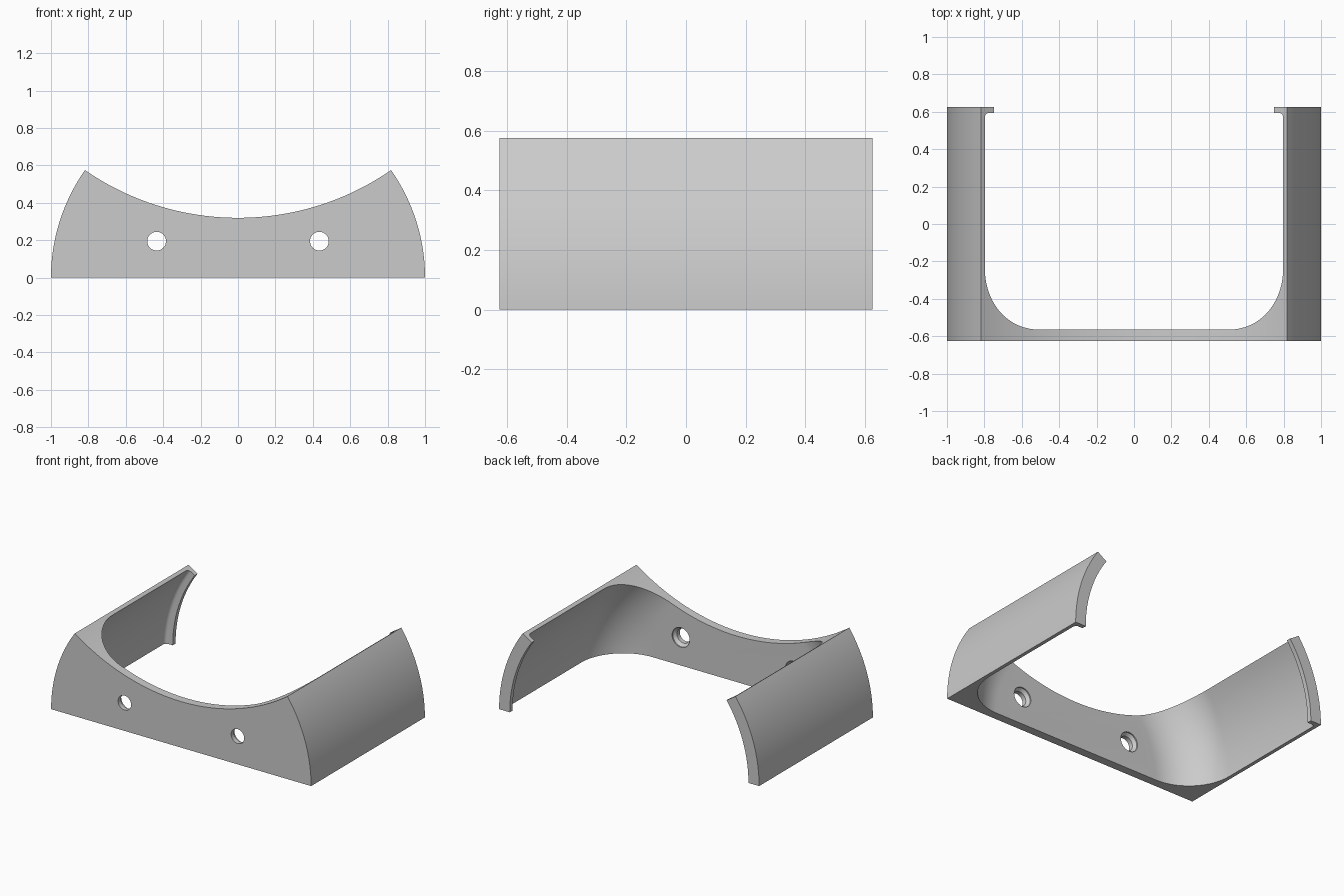
import bpy, bmesh, math
from mathutils import Matrix, Vector

if "Cube" in bpy.data.objects:
    bpy.data.objects.remove(bpy.data.objects["Cube"])

FRONT, BACK = -0.625, 0.625
R_OUT, R_IN, R_LIP = 1.0, 0.975, 0.918      # shell radii about the y axis
TIP_Z, DIP_Z = 0.575, 0.32                  # height of side tips and of the saddle
HOLE_X, HOLE_Z = 0.435, 0.195

grey = bpy.data.materials.new("plain_grey")
grey.diffuse_color = (0.6, 0.6, 0.6, 1)
grey.use_nodes = True
grey.node_tree.nodes["Principled BSDF"].inputs["Base Color"].default_value = grey.diffuse_color


def finish(bm, name):
    bmesh.ops.recalc_face_normals(bm, faces=bm.faces)
    me = bpy.data.meshes.new(name)
    bm.to_mesh(me)
    bm.free()
    me.materials.append(grey)
    ob = bpy.data.objects.new(name, me)
    bpy.context.collection.objects.link(ob)
    return ob


def revolve(profile, name, steps, centre=(0, 0, 0)):
    """Spin (radius, y) points around the y axis; the ends are capped."""
    bm = bmesh.new()
    rings = []
    for r, y in profile:
        rings.append([bm.verts.new((centre[0] + r * math.cos(a), y, centre[2] + r * math.sin(a)))
                      for a in (2 * math.pi * i / steps for i in range(steps))])
    for lo, hi in zip(rings, rings[1:]):
        for i in range(steps):
            j = (i + 1) % steps
            bm.faces.new((lo[i], lo[j], hi[j], hi[i]))
    bm.faces.new(rings[0])
    bm.faces.new(rings[-1])
    return finish(bm, name)


def fillet(cr, cy, rad, a0, a1, n):
    return [(cr + rad * math.cos(a), cy + rad * math.sin(a))
            for a in (math.radians(a0 + (a1 - a0) * i / n) for i in range(n + 1))]


# Solid block: round sides, flat base, concave saddle on top
tip_x = math.sqrt(R_OUT ** 2 - TIP_Z ** 2)
sag = TIP_Z - DIP_Z
r_top = (tip_x ** 2 + sag ** 2) / (2 * sag)
tip_a = math.asin(TIP_Z)
top_a = math.asin(tip_x / r_top)
side = [(math.cos(tip_a * i / 24), math.sin(tip_a * i / 24)) for i in range(25)]
saddle = [(r_top * math.sin(top_a * t), DIP_Z + r_top - r_top * math.cos(top_a * t))
          for t in (1 - i / 32 for i in range(1, 64))]
outline = side + saddle + [(-x, z) for x, z in reversed(side)]
bm = bmesh.new()
face = bm.faces.new([bm.verts.new((x, FRONT, z)) for x, z in outline])
ext = bmesh.ops.extrude_face_region(bm, geom=[face])
bmesh.ops.translate(bm, vec=(0, BACK - FRONT, 0),
                    verts=[v for v in ext["geom"] if isinstance(v, bmesh.types.BMVert)])
bracket = finish(bm, "cradle_bracket")

# Round pocket with a big fillet at the front wall and a lip at the back
wall_y, lip_y, big, small = -0.565, 0.594, 0.325, 0.025
pocket = fillet(R_IN - big, wall_y + big, big, -90, 0, 20)
pocket += fillet(R_IN - small, lip_y - small, small, 0, 90, 6)
pocket += [(R_LIP, lip_y), (R_LIP, BACK + 0.1)]
cutters = [revolve(pocket, "pocket_cutter", 192)]

# Screw holes, countersunk on the inside
for s in (-1, 1):
    screw = [(0.05, FRONT - 0.1), (0.05, -0.593), (0.068, -0.573), (0.068, wall_y + 0.1)]
    cutters.append(revolve(screw, "screw_hole_cutter", 40, (s * HOLE_X, 0, HOLE_Z)))

bpy.context.view_layer.objects.active = bracket
for c in cutters:
    m = bracket.modifiers.new("cut", 'BOOLEAN')
    m.operation, m.solver, m.object = 'DIFFERENCE', 'EXACT', c
    bpy.ops.object.modifier_apply(modifier=m.name)
    bpy.data.objects.remove(c)

bpy.ops.object.select_all(action='DESELECT')
bracket.select_set(True)
bpy.ops.object.shade_smooth_by_angle(angle=math.radians(30))
